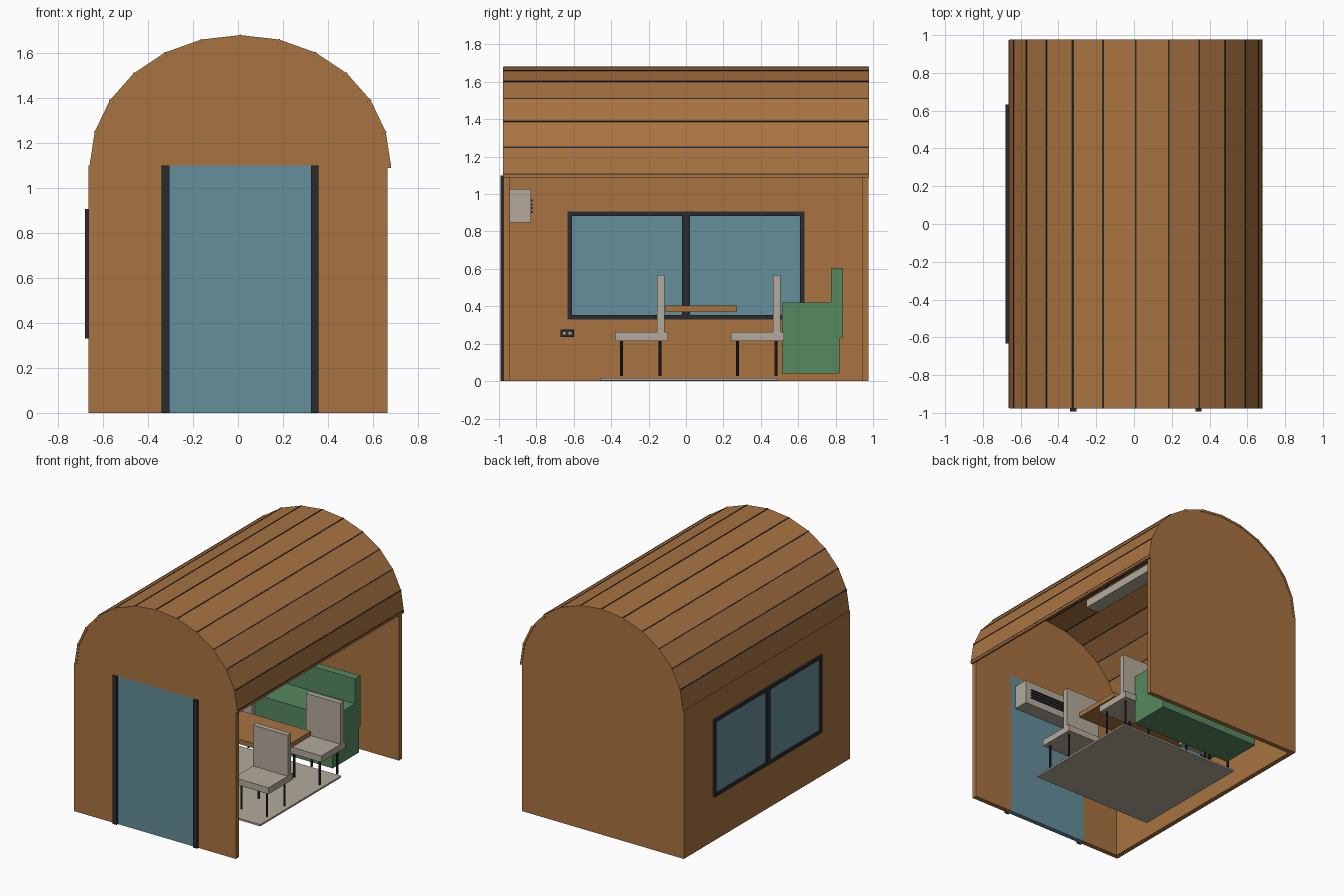
import bpy, bmesh, math

if "Cube" in bpy.data.objects:
    bpy.data.objects.remove(bpy.data.objects["Cube"])


def material(name, r, g, b):
    m = bpy.data.materials.new(name)
    lin = [((c / 255 + 0.055) / 1.055) ** 2.4 for c in (r, g, b)]
    m.diffuse_color = (*lin, 1)
    m.use_nodes = True
    m.node_tree.nodes["Principled BSDF"].inputs["Base Color"].default_value = m.diffuse_color
    return m


WOOD = material("wood", 168, 115, 65)
GLASS = material("blue glass", 100, 142, 155)
DARK = material("dark metal", 42, 43, 46)
GREEN = material("green fabric", 85, 136, 96)
CREAM = material("cream", 179, 170, 155)


def finish(name, bm, mat):
    bmesh.ops.recalc_face_normals(bm, faces=bm.faces)
    me = bpy.data.meshes.new(name)
    bm.to_mesh(me)
    bm.free()
    me.materials.append(mat)
    ob = bpy.data.objects.new(name, me)
    bpy.context.collection.objects.link(ob)
    return ob


def boxes(name, mat, *bounds):
    """One object from boxes given as (x0, x1, y0, y1, z0, z1)."""
    bm = bmesh.new()
    for x0, x1, y0, y1, z0, z1 in bounds:
        vs = bmesh.ops.create_cube(bm, size=1)["verts"]
        for v in vs:
            v.co = ((x0 + x1) / 2 + v.co.x * (x1 - x0),
                    (y0 + y1) / 2 + v.co.y * (y1 - y0),
                    (z0 + z1) / 2 + v.co.z * (z1 - z0))
    return finish(name, bm, mat)


def prism(bm, pts, y0, y1):
    """Extrude an x-z outline along y."""
    a = [bm.verts.new((x, y0, z)) for x, z in pts]
    b = [bm.verts.new((x, y1, z)) for x, z in pts]
    bm.faces.new(a)
    bm.faces.new(b[::-1])
    n = len(pts)
    for i in range(n):
        j = (i + 1) % n
        bm.faces.new((a[i], a[j], b[j], b[i]))


# Walls; the right side is open
W, L, T, H = 0.665, 0.975, 0.035, 1.1
boxes("front_wall", WOOD, (-W, -0.325, -L, -L + T, 0, H), (0.34, W, -L, -L + T, 0, H))
boxes("back_wall", WOOD, (-W, W, L - T, L, 0, H))
IN = -W + T
boxes("left_wall", WOOD,
      (-W, IN, -L + T, -0.61, 0, H), (-W, IN, 0.61, L - T, 0, H),
      (-W, IN, -0.61, 0.61, 0, 0.35), (-W, IN, -0.61, 0.61, 0.885, H))

# Glass door with outer posts
boxes("door_glass", GLASS, (-0.325, 0.34, -L, -L + T, 0, H))
boxes("door_posts", DARK, (-0.34, -0.305, -0.992, -L, 0, H),
      (0.325, 0.357, -0.992, -L, 0, H))

# Window
FX0, FX1 = -0.68, IN + 0.006
boxes("window_frame", DARK,
      (FX0, FX1, -0.633, -0.61, 0.33, 0.907), (FX0, FX1, 0.61, 0.633, 0.33, 0.907),
      (FX0, FX1, -0.61, 0.61, 0.33, 0.353), (FX0, FX1, -0.61, 0.61, 0.884, 0.907),
      (FX0, FX1, -0.022, 0.022, 0.353, 0.884))
boxes("window_glass", GLASS, (-0.668, -0.635, -0.61, -0.022, 0.353, 0.884),
      (-0.668, -0.635, 0.022, 0.61, 0.353, 0.884))

# Barrel roof: twelve flat planks with dark seams
CX, RX, RZ, TH = 0.01, 0.67, 0.58, 0.016


def arc(i, inset=0.0):
    a = math.radians(15 * i)
    return (CX + (RX - inset) * math.cos(a), H + (RZ - inset) * math.sin(a))


planks = bmesh.new()
for i in range(12):
    prism(planks, [arc(i), arc(i + 1), arc(i + 1, TH), arc(i, TH)], -0.978, 0.978)
finish("roof_planks", planks, WOOD)
seams = bmesh.new()
for i in range(1, 12):
    d = 0.025
    prism(seams, [arc(i - d, -0.002), arc(i, -0.003), arc(i + d, -0.002),
                  arc(i + d, TH + 0.002), arc(i - d, TH + 0.002)], -0.977, 0.977)
finish("roof_seams", seams, DARK)
boxes("right_eave_trim", WOOD, (0.662, 0.68, -0.978, 0.978, 1.088, 1.104))
boxes("right_eave_seam", DARK, (0.664, 0.681, -0.977, 0.977, 1.104, 1.11))

# Gable ends
for name, y0, y1 in (("front_gable", -L, -L + T), ("back_gable", L - T, L)):
    bm = bmesh.new()
    prism(bm, [arc(i, TH) for i in range(13)], y0, y1)
    finish(name, bm, WOOD)

# Rug, bench and table
boxes("rug", CREAM, (-0.505, 0.505, -0.46, 0.49, 0.003, 0.016))
boxes("bench", GREEN, (-0.425, 0.42, 0.512, 0.82, 0.04, 0.42),
      (-0.425, 0.42, 0.775, 0.837, 0.23, 0.605))
boxes("table_top", WOOD, (-0.41, 0.41, -0.11, 0.272, 0.37, 0.405))

# Four chairs facing the front
for side, x in (("right", 0.375), ("left", -0.355)):
    for row, y in (("front", -0.24), ("rear", 0.38)):
        tag = f"{row}_{side}_chair"
        boxes(tag + "_seat", CREAM, (x - 0.143, x + 0.143, y - 0.14, y + 0.145, 0.215, 0.263))
        boxes(tag + "_back", CREAM, (x - 0.143, x + 0.143, y + 0.085, y + 0.125, 0.263, 0.567))
        bm = bmesh.new()
        for sx in (-0.105, 0.105):
            for sy in (-0.105, 0.1):
                vs = bmesh.ops.create_cone(bm, cap_ends=True, segments=8, radius1=0.008,
                                           radius2=0.008, depth=0.19)["verts"]
                bmesh.ops.translate(bm, verts=vs, vec=(x + sx, y + sy, 0.122))
        finish(tag + "_legs", bm, DARK)

# Air conditioner above the door, inside
boxes("air_conditioner", CREAM, (-0.29, 0.30, -0.94, -0.828, 0.848, 1.028))
boxes("air_conditioner_vents", DARK,
      *[(-0.24, 0.25, -0.83, -0.82, z, z + 0.01) for z in (0.9, 0.92, 0.94, 0.96)])

# Ceiling lamp and wall socket
boxes("ceiling_lamp", CREAM, (-0.05, 0.06, -0.45, 0.45, 1.54, 1.6))
boxes("lamp_hangers", DARK, (0, 0.01, -0.305, -0.295, 1.6, 1.665),
      (0, 0.01, 0.295, 0.305, 1.6, 1.665))
boxes("socket_plate", DARK, (IN, IN + 0.009, -0.67, -0.6, 0.235, 0.275))
boxes("socket_holes", CREAM, (IN + 0.008, IN + 0.012, -0.657, -0.643, 0.248, 0.262),
      (IN + 0.008, IN + 0.012, -0.627, -0.613, 0.248, 0.262))
